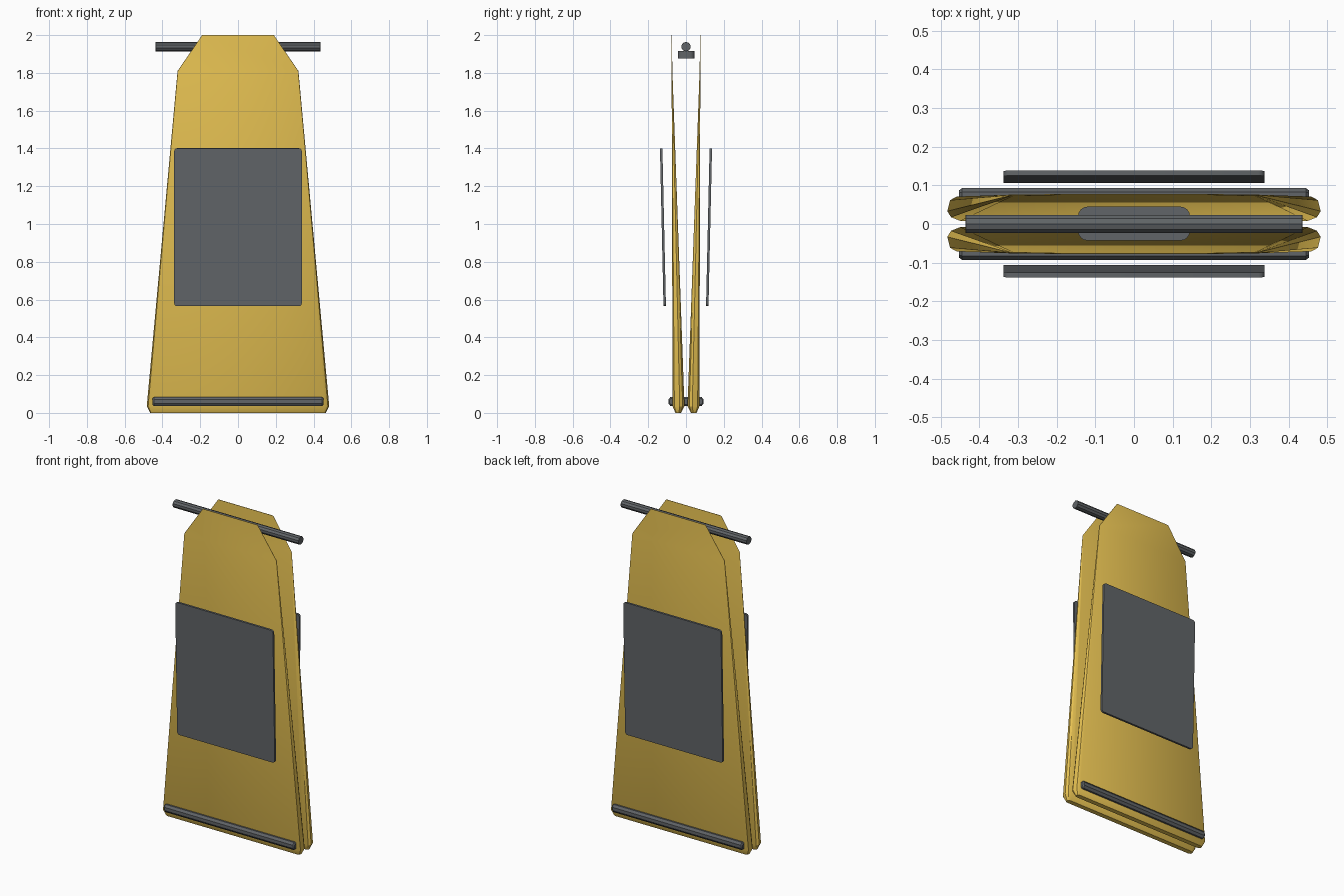
import bpy, bmesh, math

cube = bpy.data.objects.get("Cube")
if cube:
    bpy.data.objects.remove(cube, do_unlink=True)


def material(name, rgb):
    m = bpy.data.materials.new(name)
    m.use_nodes = True
    m.diffuse_color = (*rgb, 1)
    m.node_tree.nodes["Principled BSDF"].inputs["Base Color"].default_value = (*rgb, 1)
    return m


GOLD = material("golden yellow", (0.80, 0.54, 0.085))
GREY = material("dark grey", (0.12, 0.13, 0.138))


def finish(name, bm, mat):
    bmesh.ops.recalc_face_normals(bm, faces=bm.faces)
    me = bpy.data.meshes.new(name)
    bm.to_mesh(me)
    bm.free()
    me.materials.append(mat)
    ob = bpy.data.objects.new(name, me)
    bpy.context.collection.objects.link(ob)
    bpy.ops.object.select_all(action="DESELECT")
    ob.select_set(True)
    bpy.context.view_layer.objects.active = ob
    bpy.ops.object.shade_smooth_by_angle(angle=math.radians(32))
    return ob


def loft(bm, rings):
    """Skin a row of equal rings and cap both ends."""
    n = len(rings[0])
    for a, b in zip(rings, rings[1:]):
        for i in range(n):
            j = (i + 1) % n
            bm.faces.new((a[i], a[j], b[j], b[i]))
    bm.faces.new(rings[0])
    bm.faces.new(rings[-1])


def section(bm, side, z, half, outer, inner, cut):
    """Rounded cross-section of a board, mirrored to the given side."""
    t = outer - inner
    right = [(half - cut * 1.4, inner), (half - cut * 0.4, inner + t * 0.15),
             (half, inner + t * 0.4), (half - cut * 0.3, outer - t * 0.15),
             (half - cut, outer)]
    pts = right + [(-x, y) for x, y in reversed(right)]
    return [bm.verts.new((x, side * y, z)) for x, y in pts]


def board(name, side):
    bm = bmesh.new()
    levels = [(0, 0.465, 0.056, 0.026, 0.015),
              (0.035, 0.483, 0.071, 0.008, 0.024),
              (1.81, 0.32, 0.076, 0.072, 0.004),
              (2.0, 0.19, 0.0775, 0.075, 0.002)]
    loft(bm, [section(bm, side, *level) for level in levels])
    finish(name, bm, GOLD)


def rounded_box(name, size, loc, axis, radius, segments=3, tilt=0):
    """Box whose edges parallel to one axis are rounded."""
    bm = bmesh.new()
    bmesh.ops.create_cube(bm, size=1)
    bmesh.ops.scale(bm, vec=size, verts=bm.verts)
    edges = [e for e in bm.edges
             if abs((e.verts[0].co - e.verts[1].co).normalized()[axis]) > 0.9]
    bmesh.ops.bevel(bm, geom=edges, offset=radius, segments=segments,
                    profile=0.5, affect="EDGES")
    ob = finish(name, bm, GREY)
    ob.location = loc
    ob.rotation_euler.x = tilt


def bar(name, length, radius, loc, depth=1.0, sides=8, chamfer=0.008):
    """Faceted bar along x with chamfered ends; depth squashes it in y."""
    bm = bmesh.new()
    h = length / 2
    rings = []
    for x, r in ((-h, radius - chamfer), (chamfer - h, radius),
                 (h - chamfer, radius), (h, radius - chamfer)):
        angles = [math.tau * (i + 0.5) / sides for i in range(sides)]
        rings.append([bm.verts.new((x, depth * r * math.cos(a), r * math.sin(a)))
                      for a in angles])
    loft(bm, rings)
    finish(name, bm, GREY).location = loc


# Boards, face plates and foot bars, one set on each side
for label, side in (("front", -1), ("back", 1)):
    board(label + "_board", side)
    rounded_box(label + "_plate", (0.676, 0.013, 0.836), (0, side * 0.122, 0.983),
                1, 0.016, tilt=-side * 0.0225)
    bar(label + "_foot_bar", 0.905, 0.026, (0, side * 0.075, 0.06), depth=0.75)

# Hinge between the boards
bar("hinge_bar", 0.865, 0.026, (0, 0, 0.06))

# Carrying handle and its clamp
bar("handle_bar", 0.872, 0.025, (0, 0, 1.939), sides=10, chamfer=0.001)
rounded_box("handle_clamp", (0.29, 0.088, 0.042), (0, 0.001, 1.896), 2, 0.025, 4)
